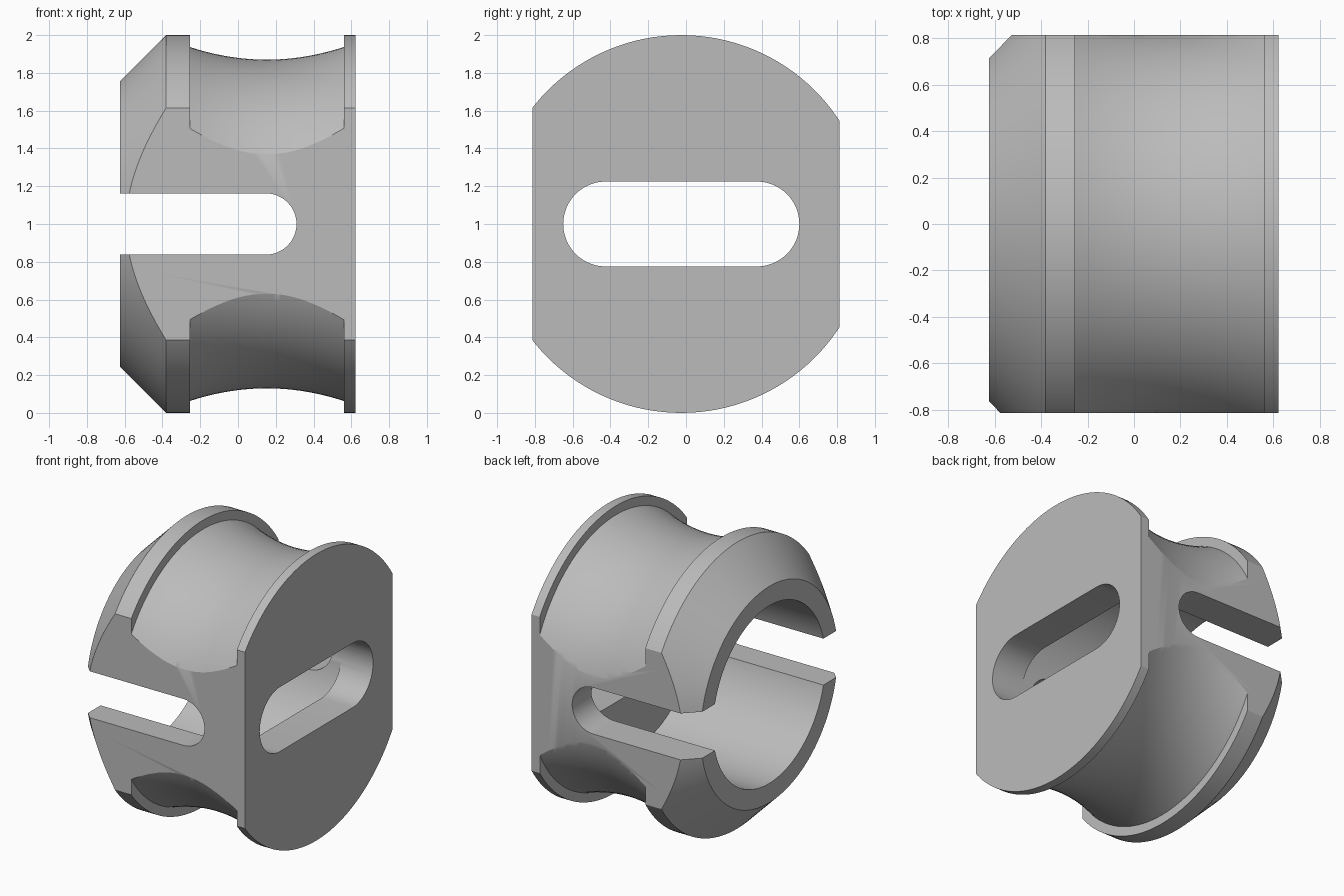
import bpy, bmesh, math
from mathutils import Vector, Matrix

cube = bpy.data.objects.get("Cube")
if cube:
    bpy.data.objects.remove(cube, do_unlink=True)

AXIS_Y, AXIS_Z = -0.025, 1.0

grey = bpy.data.materials.new("plain_grey")
grey.use_nodes = True
colour = (0.5, 0.5, 0.5, 1)
grey.diffuse_color = colour
grey.node_tree.nodes["Principled BSDF"].inputs["Base Color"].default_value = colour


def finish(bm, name):
    bmesh.ops.remove_doubles(bm, verts=bm.verts, dist=1e-5)
    bmesh.ops.recalc_face_normals(bm, faces=bm.faces)
    mesh = bpy.data.meshes.new(name)
    bm.to_mesh(mesh)
    bm.free()
    mesh.materials.append(grey)
    ob = bpy.data.objects.new(name, mesh)
    bpy.context.collection.objects.link(ob)
    return ob


def revolve(name, profile, steps=128):
    """Turn (x, radius) points about the long axis and cap both ends."""
    bm = bmesh.new()
    rings = []
    for x, r in profile:
        rings.append([bm.verts.new((x, AXIS_Y + r * math.cos(a), AXIS_Z + r * math.sin(a)))
                      for a in (math.tau * i / steps for i in range(steps))])
    for low, high in zip(rings, rings[1:]):
        for i in range(steps):
            j = (i + 1) % steps
            bm.faces.new((low[i], low[j], high[j], high[i]))
    bm.faces.new(rings[0])
    bm.faces.new(rings[-1])
    return finish(bm, name)


def slot(name, start, end, radius, place, sweep, steps=24):
    """Rounded slot outline in (u, v), placed in space and swept."""
    bm = bmesh.new()
    verts = []
    for centre, turn in ((end, -math.pi / 2), (start, math.pi / 2)):
        for i in range(steps + 1):
            a = turn + math.pi * i / steps
            verts.append(bm.verts.new(place(centre + radius * math.cos(a),
                                            AXIS_Z + radius * math.sin(a))))
    face = bm.faces.new(verts)
    out = bmesh.ops.extrude_face_region(bm, geom=[face])
    moved = [g for g in out["geom"] if isinstance(g, bmesh.types.BMVert)]
    bmesh.ops.translate(bm, verts=moved, vec=Vector(sweep))
    return finish(bm, name)


def box(name, lo, hi):
    lo, hi = Vector(lo), Vector(hi)
    bm = bmesh.new()
    bmesh.ops.create_cube(bm, size=1, matrix=Matrix.Translation((lo + hi) / 2)
                          @ Matrix.Diagonal((*(hi - lo), 1)))
    return finish(bm, name)


# Turned body: chamfer, rim, hollow groove, end flange
G0, G1, R_EDGE, R_MID = -0.255, 0.56, 0.937, 0.87
groove = []
for i in range(25):
    t = -1 + i / 12
    groove.append(((G0 + G1) / 2 + t * (G1 - G0) / 2, R_MID + (R_EDGE - R_MID) * t * t))
body = revolve("slotted_spool", [(-0.625, 0.755), (-0.38, 1), (G0, 1), *groove,
                                 (G1, 1), (0.623, 1)])

# Cutters: flat sides, blind bore, cross slot, end plate slot
cutters = [
    (box("flat_sides", (-2, -0.813, -1), (2, 0.813, 3)), 'INTERSECT'),
    (revolve("bore", [(-1, 0.62), (0.38, 0.62)]), 'DIFFERENCE'),
    (slot("cross_slot", -1.5, 0.148, 0.162, lambda u, v: (u, -1.5, v), (0, 3, 0)), 'DIFFERENCE'),
    (slot("plate_slot", AXIS_Y - 0.4, AXIS_Y + 0.4, 0.225,
          lambda u, v: (0.2, u, v), (1, 0, 0)), 'DIFFERENCE'),
]
bpy.ops.object.select_all(action='DESELECT')
bpy.context.view_layer.objects.active = body
body.select_set(True)
for cutter, mode in cutters:
    cutter.hide_render = True
    mod = body.modifiers.new(cutter.name, 'BOOLEAN')
    mod.operation = mode
    mod.solver = 'EXACT'
    mod.object = cutter
    bpy.ops.object.modifier_apply(modifier=mod.name)
    bpy.data.objects.remove(cutter, do_unlink=True)

bpy.ops.object.shade_smooth_by_angle(angle=math.radians(25))
